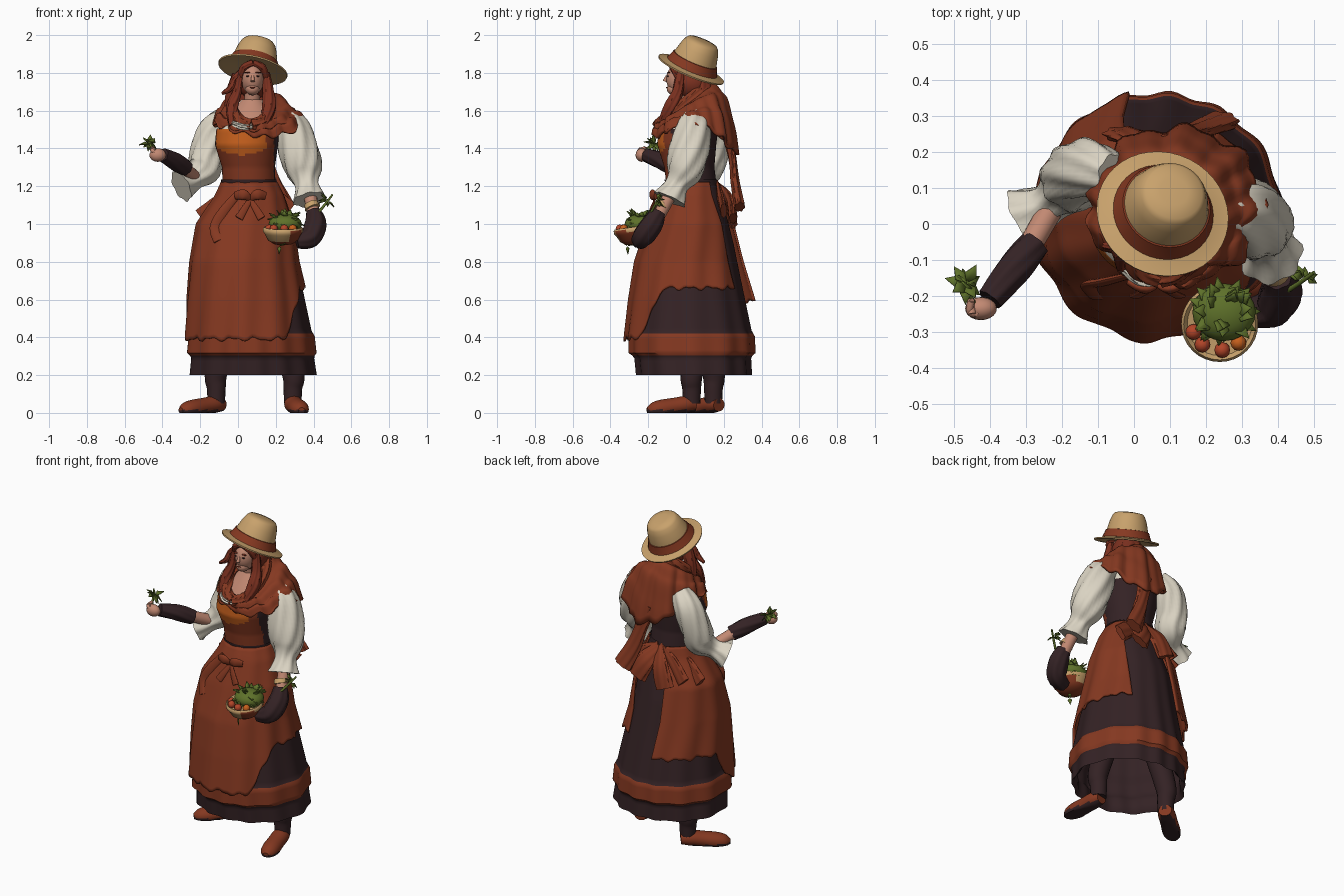
import bpy, bmesh, math, random
from math import sin, cos, pi, radians
from mathutils import Vector, Matrix

if "Cube" in bpy.data.objects:
    bpy.data.objects.remove(bpy.data.objects["Cube"])
random.seed(4)

def mat(name, *rgb):
    m = bpy.data.materials.new(name)
    m.diffuse_color = (*rgb, 1)
    m.use_nodes = True
    m.node_tree.nodes["Principled BSDF"].inputs["Base Color"].default_value = m.diffuse_color
    return m

RUST, DARK = mat("rust cloth", .235, .04, .015), mat("dark cloth", .034, .016, .018)
LINEN, STRAW = mat("linen white", .70, .65, .54), mat("straw", .58, .36, .15)
SKIN, ORANGE = mat("skin", .54, .25, .17), mat("orange cloth", .56, .115, .012)
GREEN, HAIR = mat("leaf green", .112, .165, .023), mat("red hair", .20, .03, .014)
TOMATO = mat("tomato red", .45, .06, .022)

def finish(name, bm, mats, rule=None, solid=0):
    bmesh.ops.remove_doubles(bm, verts=bm.verts, dist=.0004)
    bmesh.ops.recalc_face_normals(bm, faces=bm.faces)
    for f in bm.faces:
        f.material_index = rule(f.calc_center_median()) if rule else 0
    me = bpy.data.meshes.new(name)
    bm.to_mesh(me)
    bm.free()
    ob = bpy.data.objects.new(name, me)
    bpy.context.collection.objects.link(ob)
    for m in mats:
        me.materials.append(m)
    if solid:
        s = ob.modifiers.new("thickness", 'SOLIDIFY')
        s.thickness, s.offset = solid, 0
    bpy.ops.object.select_all(action='DESELECT')
    ob.select_set(True)
    bpy.context.view_layer.objects.active = ob
    bpy.ops.object.shade_smooth_by_angle(angle=radians(45))

def sheet(name, fn, nu, nv, mats, rule=None, closed=True, solid=0):
    """Grid surface from fn(u, v); closed wraps it in u."""
    bm = bmesh.new()
    cols = nu if closed else nu + 1
    pts = [[Vector(fn(i / nu, j / nv)) for i in range(cols)] for j in range(nv + 1)]
    rows = [[bm.verts.new((p.x, p.y, max(p.z, 0))) for p in r] for r in pts]
    for a, b in zip(rows, rows[1:]):
        for i in range(nu):
            k = (i + 1) % cols
            bm.faces.new((a[i], a[k], b[k], b[i]))
    finish(name, bm, mats, rule, solid)

def tube(name, pts, *mats, flat=1, ref=(0, 1, 0), ruffle=0, rule=None, seg=16):
    """Smooth tube through (x, y, z, radius) points, thinned along ref by flat."""
    P = [Vector(p) for p in (pts[0], *pts, pts[-1])]
    path = [.5 * (2 * b + (c - a) * t + (2 * a - 5 * b + 4 * c - d) * t * t + (3 * b - a - 3 * c + d) * t ** 3)
            for a, b, c, d in zip(P, P[1:], P[2:], P[3:]) for t in (0, .2, .4, .6, .8)] + [P[-1]]
    n = len(path) - 1
    def fn(u, v):
        j = round(v * (n + 2)) - 1
        i = min(max(j, 0), n)
        tan = (path[min(i + 1, n)] - path[max(i - 1, 0)]).xyz.normalized()
        s = tan.cross(Vector(ref)).normalized()
        r = 0 if j != i else path[i].w * (1 + ruffle * sin(14 * u * pi + i * .5))
        return path[i].xyz + r * (cos(2 * pi * u) * s + flat * sin(2 * pi * u) * s.cross(tan))
    sheet(name, fn, 36 if ruffle else seg, n + 2, mats, rule)

def ball(name, loc, size, m, seg=20):
    bm = bmesh.new()
    bmesh.ops.create_uvsphere(bm, u_segments=seg, v_segments=seg // 2, radius=1,
                              matrix=Matrix.Translation(loc) @ Matrix.Diagonal((*size, 1)))
    finish(name, bm, [m])

def lathe(name, prof, mats, M, seg=40, rule=None):
    def fn(u, v):
        r, h = prof[round(v * (len(prof) - 1))]
        return M @ Vector((r * cos(2 * pi * u), r * sin(2 * pi * u), h))
    sheet(name, fn, seg, len(prof) - 1, mats, rule)

def ring(table, z, t, k=1):
    """Point at angle t (0 = front) on an oval from (z, x0, x1, y0, y1) rows."""
    for a, b in zip(table, table[1:]):
        if a[0] >= z >= b[0]:
            break
    f = min(max((a[0] - z) / (a[0] - b[0]), 0), 1)
    x0, x1, y0, y1 = (p + (q - p) * f for p, q in zip(a[1:], b[1:]))
    return (x0 + x1) / 2 + (x1 - x0) / 2 * k * sin(t), (y0 + y1) / 2 - (y1 - y0) / 2 * k * cos(t), z

def step(a, b, x):
    x = min(max((x - a) / (b - a), 0), 1)
    return x * x * (3 - 2 * x)

# underskirt with a rust band above the hem, and its dark lining
SKIRT = [(1.23, -.07, .19, -.09, .16), (1.1, -.11, .25, -.11, .2), (.9, -.19, .28, -.19, .25),
         (.65, -.22, .34, -.25, .3), (.43, -.25, .385, -.285, .345), (.41, -.265, .4, -.3, .36),
         (.31, -.275, .41, -.3, .365), (.3, -.25, .395, -.27, .34), (.2, -.26, .41, -.26, .345)]
def skirt(u, v, k=1):
    t = 2 * pi * u
    return ring(SKIRT, 1.23 - 1.03 * v, t, k + .022 * v * sin(13 * t + 1.5 * sin(2 * t)))
sheet("underskirt", skirt, 120, 70, [DARK, RUST], lambda c: int(.305 < c.z < .415))
sheet("skirt_lining", lambda u, v: skirt(u, .5 + .5 * v, .94 + .06 * step(.95, 1, v)), 120, 20, [DARK])

# apron overskirt, long in front, short at the sides, open at the back
APRON = [(1.23, -.08, .2, -.1, .17), (1.15, -.115, .24, -.14, .19), (1, -.215, .29, -.2, .25),
         (.8, -.25, .315, -.265, .29), (.6, -.268, .36, -.295, .34), (.38, -.28, .4, -.32, .375)]
def apron(u, v):
    lo, hi = -164 - 6 * v, 130 + 12 * v
    t = lo + (hi - lo) * u
    hem = .39 + .27 * step(30, 68, t) + .2 * step(75, 105, -t)
    t = radians(t)
    hem += .008 * sin(17 * t) + .005 * sin(31 * t)
    k = 1 + (.01 + .015 * v) * sin(11 * t + 3 * v) + .06 * v * step(2.3, 2.85, -t)
    return ring(APRON, 1.22 + (hem - 1.22) * v, t, k)
sheet("apron", apron, 130, 40, [RUST], closed=False, solid=.012)

# bodice: rust bib, orange chest, skin neckline, dark back
TORSO = [(1.66, .02, .13, -.03, .08), (1.58, -.06, .2, -.09, .14), (1.5, -.115, .22, -.145, .17),
         (1.42, -.122, .212, -.152, .16), (1.3, -.085, .195, -.115, .15), (1.18, -.08, .2, -.1, .165)]
def torso_rule(c):
    front = c.y < .0 and -.115 < c.x < .19
    if c.z > 1.5:
        return 3 if front and -.03 < c.x < .13 else 4
    chest = c.z > 1.365 + 2 * (c.x - .02) ** 2 and c.x < .15 and c.y < -.03
    return (2 if chest else 1) if front else 0
sheet("bodice", lambda u, v: ring(TORSO, 1.66 - .48 * v, 2 * pi * u), 80, 40,
      [DARK, RUST, ORANGE, SKIN, LINEN], torso_rule)
sheet("belt", lambda u, v: ring(TORSO, 1.235 - .03 * v, 2 * pi * u, 1.05), 48, 2, [DARK])
tube("neckline_frill", [(-.03, -.12, 1.535, .012), (.02, -.152, 1.52, .018), (.07, -.15, 1.52, .014),
                        (.11, -.12, 1.53, .01)], LINEN, ruffle=.25)

# shawl draped round the neck with a scooped front and a pointed back
def shawl(u, v):
    t = 2 * pi * u
    c, s = cos(t), sin(t)
    a = Vector((.07 + .085 * s, -.01 - .12 * c, 1.63 - .1 * c))
    jag = 1 + .05 * sin(9 * t) + .03 * sin(17 * t)
    b = Vector((.112 + .24 * s * jag, .05 - .212 * c * jag,
                1.525 - .06 * max(c, 0) ** 2 - .145 * max(-c, 0) ** 2 + .012 * sin(14 * t)))
    p = a.lerp(b, v ** .6)
    p.z = a.z + (b.z - a.z) * v ** 2 + .008 * sin(v * 16 + 3 * s)
    return p
sheet("shawl", shawl, 96, 18, [RUST], solid=.016)
tube("shawl_roll", [(.07 + .1 * sin(t), -.015 - .13 * cos(t), 1.63 - .105 * cos(t), .03)
                    for t in [2 * pi * i / 12 for i in range(13)]], RUST, ruffle=.12)
tube("shawl_tail", [(.11, .22, 1.48, .06), (.14, .245, 1.35, .04), (.18, .26, 1.22, .045),
                    (.24, .285, 1.09, .055)], RUST, flat=.5, ruffle=.1)

# bows and sashes: flaps at the back waist, small bow in front
for i, (x, y, z, r) in enumerate([(-.19, .13, 1.03, .05), (-.12, .2, 1.04, .05), (-.03, .25, 1.0, .06),
                                  (.17, .25, 1.03, .06), (.27, .2, 1.07, .05)]):
    tube(f"back_flap_{i}", [(.07, .165, 1.21, .025), ((x + .07) / 2, y - .02, (z + 1.23) / 2, r * .9),
                            (x, y, z, r)], RUST, flat=.35, ruffle=.1)
for sx in (-1, 1):
    tube("front_bow_loop", [(.065, -.165, 1.13, .012), (.065 + sx * .035, -.18, 1.155, .028),
                            (.065 + sx * .08, -.16, 1.15, .02)], RUST, flat=.5)
    tube("front_bow_tail", [(.065, -.165, 1.13, .012), (.065 + sx * .03, -.185, 1.08, .018),
                            (.065 + sx * .06, -.2, 1.03, .022)], RUST, flat=.35)
tube("side_sash", [(0, -.14, 1.16, .02), (-.08, -.16, 1.06, .028), (-.12, -.17, .98, .03), (-.1, -.2, .91, .03)],
     RUST, flat=.4)

# head, face and hair
tube("neck", [(.07, .04, 1.56, .055), (.075, .01, 1.66, .042), (.08, 0, 1.74, .045)], SKIN)
ball("head", (.078, -.025, 1.768), (.06, .08, .085), SKIN, 28)
ball("jaw", (.077, -.06, 1.715), (.038, .042, .034), SKIN)
tube("nose", [(.078, -.1, 1.785, .007), (.078, -.113, 1.755, .011)], SKIN)
ball("lips", (.077, -.101, 1.722), (.014, .005, .004), HAIR, 12)
for sx in (-1, 1):
    ball("eye", (.078 + sx * .027, -.096, 1.783), (.010, .005, .004), DARK, 12)
    ball("brow", (.078 + sx * .028, -.092, 1.802), (.016, .008, .004), HAIR, 12)
    tube("fringe", [(.08, -.075, 1.855, .016), (.08 + sx * .048, -.068, 1.83, .018),
                    (.08 + sx * .067, -.04, 1.78, .018)], HAIR, ruffle=.1)
ball("hair_cap", (.083, .035, 1.75), (.083, .095, .09), HAIR, 28)
tube("back_hair", [(.085, .08, 1.78, .06), (.085, .09, 1.69, .085), (.09, .1, 1.6, .1)], HAIR, flat=.7, ruffle=.06)
for pts in [[(.02, -.04, 1.81, .016), (-.02, -.05, 1.77, .014), (-.04, -.06, 1.72, .016), (-.085, -.06, 1.69, .008)],
            [(.01, -.04, 1.8, .02), (-.005, -.05, 1.7, .022), (-.03, -.07, 1.62, .03), (-.03, -.12, 1.52, .018)],
            [(0, 0, 1.79, .03), (-.03, 0, 1.7, .032), (-.05, 0, 1.62, .02)],
            [(.145, -.03, 1.8, .022), (.16, -.045, 1.7, .028), (.165, -.08, 1.62, .035), (.14, -.13, 1.53, .02)]]:
    tube("hair_lock", pts, HAIR, ruffle=.1)

# straw hat tilted back and sideways, with a ribbon
TILT = Matrix.Translation((.08, .03, 1.825)) @ Vector((0, 0, 1)).rotation_difference(
    Vector((.22, .42, 1))).to_matrix().to_4x4()
lathe("hat", [(0, 0), (.1, 0), (.16, -.012), (.185, -.012), (.187, -.004), (.16, 0), (.125, .012), (.12, .05),
              (.105, .11), (.092, .142), (.08, .155), (.04, .161), (0, .162)], [STRAW], TILT)
lathe("hat_ribbon", [(.118, .004), (.142, .007), (.132, .03), (.124, .052), (.115, .054)], [RUST], TILT)

# sleeves, forearms, wrist warmers and hands
tube("left_sleeve", [(-.06, .14, 1.57, .055), (-.125, .155, 1.5, .08), (-.165, .14, 1.38, .085),
                     (-.18, .11, 1.29, .085), (-.235, .06, 1.235, .055), (-.3, .02, 1.2, .085)], LINEN, ruffle=.07)
tube("right_sleeve", [(.23, .06, 1.58, .05), (.285, .04, 1.51, .088), (.325, .015, 1.38, .103),
                      (.35, -.01, 1.28, .092), (.365, -.05, 1.205, .06), (.38, -.085, 1.13, .088)], LINEN, ruffle=.07)
tube("left_forearm", [(-.22, .06, 1.24, .035), (-.3, -.08, 1.31, .033)], SKIN)
tube("left_wrist_warmer", [(-.275, -.055, 1.295, .042), (-.33, -.12, 1.33, .046), (-.4, -.21, 1.365, .036)],
     DARK, ruffle=.05)
ball("left_hand", (-.425, -.235, 1.365), (.044, .032, .036), SKIN)
for i in range(3):
    tube("left_finger", [(-.42 - .015 * i, -.25, 1.375 + .01 * i, .012), (-.455, -.245 + .015 * i, 1.39, .011),
                         (-.45, -.215, 1.405, .008)], SKIN, seg=10)
tube("right_forearm", [(.38, -.08, 1.16, .035), (.4, -.14, 1.05, .033)], SKIN)
tube("right_wrist_warmer", [(.4, -.145, 1.065, .04), (.41, -.18, 1.0, .056), (.385, -.23, .93, .055),
                            (.31, -.25, .905, .035)], DARK, ruffle=.05)
tube("wrist_wrap", [(.385, -.125, 1.11, .036), (.395, -.135, 1.085, .042)], STRAW)

# shallow basket with a rust underside, tomatoes and greens
lathe("basket", [(0, -.07), (.05, -.065), (.08, -.045), (.098, -.01), (.106, .0), (.107, .016), (.1, .024),
                 (.09, .01), (0, 0)], [STRAW, RUST], Matrix.Translation((.238, -.275, .96))
      @ Matrix.Rotation(radians(8), 4, 'X'), 32, lambda c: int(c.z < .962 and (c.x > .27 or c.z < .915)))
for x, y, m in [(.19, -.335, TOMATO), (.245, -.35, TOMATO), (.29, -.33, ORANGE), (.165, -.3, TOMATO)]:
    ball("tomato", (x, y, .975), (.022, .022, .022), m, 12)

def leaves(name, centre, spread, n, size):
    bm = bmesh.new()
    for _ in range(n):
        d = Vector([random.uniform(-1, 1) for _ in range(3)]).normalized()
        side = d.cross(Vector((.3, .2, 1))).normalized() * size * .4
        p = Vector(centre) + Vector([a * b for a, b in zip(d, spread)])
        up = Vector((0, 0, size * .2))
        v = [bm.verts.new(q) for q in (p - d * size * .5, p + side + up, p + d * size * .8, p - side + up)]
        bm.faces.new(v[:3])
        bm.faces.new((v[0], v[2], v[3]))
    finish(name, bm, [GREEN], solid=.004)

ball("greens_heap", (.25, -.245, 1.0), (.088, .08, .052), GREEN)
leaves("greens_leaves", (.25, -.245, 1.01), (.07, .065, .045), 60, .045)
leaves("hanging_leaves", (.22, -.31, .885), (.02, .02, .02), 5, .032)
tube("sprig_stem", [(.4, -.2, 1.03, .008), (.45, -.17, 1.09, .007), (.5, -.135, 1.155, .005)], GREEN, seg=8)
leaves("sprig_leaves", (.475, -.148, 1.125), (.025, .015, .028), 8, .03)
tube("herb_stem", [(-.44, -.23, 1.38, .007), (-.465, -.18, 1.42, .006)], GREEN, seg=8)
leaves("herb_leaves", (-.466, -.165, 1.422), (.025, .025, .016), 11, .045)

# legs and shoes with dark soles
for side, hip, ankle, heel, toe in [("left", (-.06, .1), (-.115, .145), (-.085, .175), (-.295, .0)),
                                    ("right", (.22, .06), (.29, .03), (.285, .05), (.335, -.195))]:
    tube(f"{side}_leg", [(*ankle, .05, .046), (*ankle, .13, .05), (*ankle, .22, .06), (*hip, .5, .07)], DARK)
    h, t = Vector(heel), Vector(toe)
    tube(f"{side}_shoe", [(*h.lerp(t, f), z, r) for f, z, r in [(0, .042, .038), (.18, .045, .05), (.45, .035, .05),
         (.75, .022, .052), (.93, .015, .042), (1.04, .012, .018)]], RUST, DARK, flat=.9, ref=(0, 0, 1), seg=24,
         rule=lambda c: int(c.z < .016))
